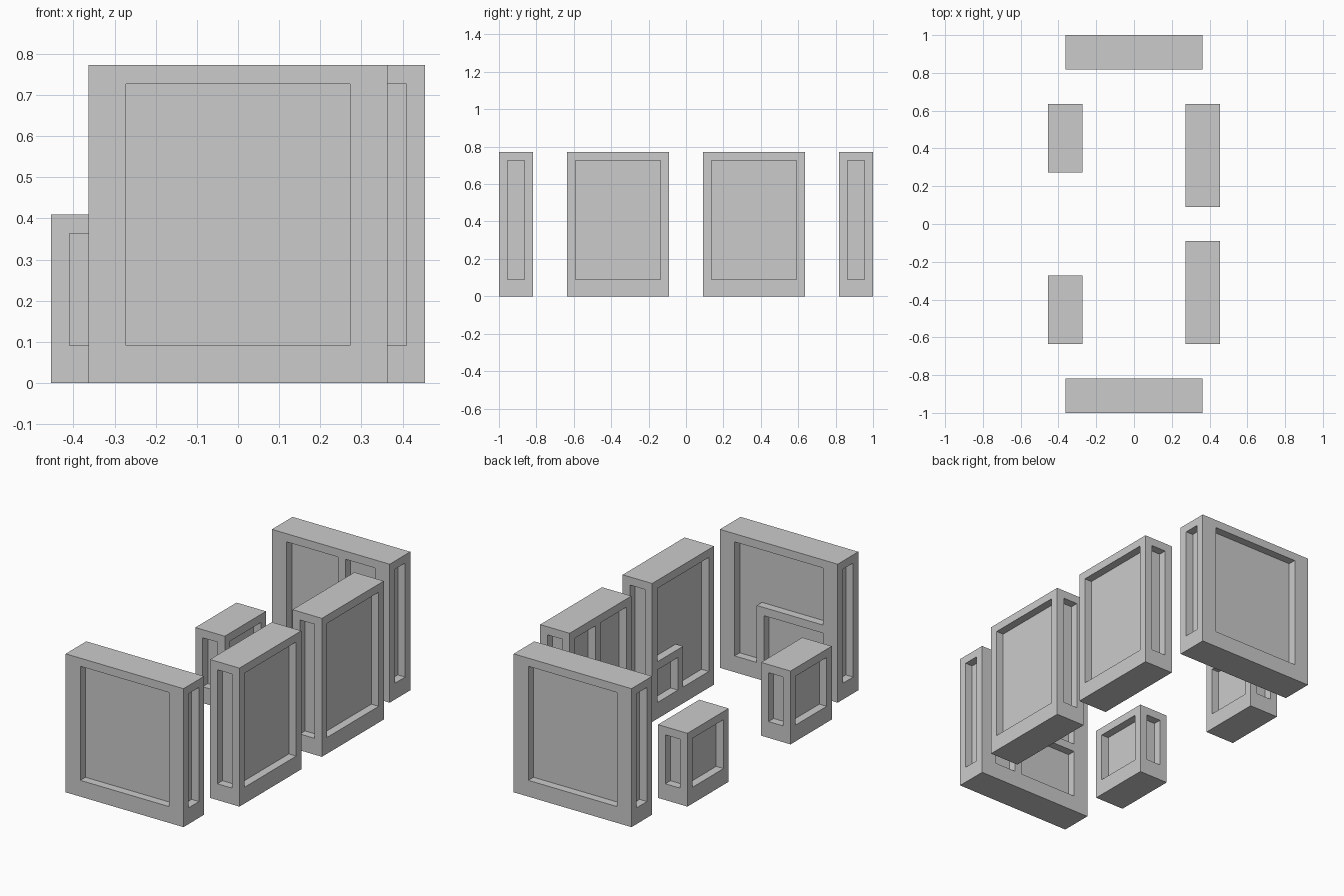
import bpy, bmesh
from mathutils import Vector

if "Cube" in bpy.data.objects:
    bpy.data.objects.remove(bpy.data.objects["Cube"])

U = 1 / 11          # modular unit
D = U / 2           # recess depth and thin rail width
TALL, LOW = 8.5 * U, 4.5 * U


def finish(bm, name):
    mesh = bpy.data.meshes.new(name)
    bm.to_mesh(mesh)
    bm.free()
    obj = bpy.data.objects.new(name, mesh)
    bpy.context.collection.objects.link(obj)
    return obj


def box(bm, lo, hi):
    verts = bmesh.ops.create_cube(bm, size=1)["verts"]
    for v in verts:
        v.co = Vector([hi[i] if v.co[i] > 0 else lo[i] for i in range(3)])


def panel(name, x, y, height, margin_x_faces, margin_y_faces):
    """Upright block with a rectangular recess in each of its four sides."""
    lo, hi = (x[0], y[0], 0), (x[1], y[1], height)
    bm = bmesh.new()
    box(bm, lo, hi)
    bm.normal_update()
    for f in [f for f in bm.faces if abs(f.normal.z) < 0.5]:
        n = f.normal.copy()
        along, m = (1, margin_x_faces) if abs(n.x) > 0.5 else (0, margin_y_faces)
        mid = (lo[along] + hi[along]) / 2
        # frame around the recess
        bmesh.ops.inset_individual(bm, faces=[f], thickness=0.01, depth=0)
        for v in f.verts:
            v.co[along] = hi[along] - m if v.co[along] > mid else lo[along] + m
            v.co.z = height - D if v.co.z > height / 2 else U
        # sunken floor
        new = bmesh.ops.extrude_discrete_faces(bm, faces=[f])["faces"][0]
        bmesh.ops.translate(bm, verts=new.verts, vec=-n * D)
    return finish(bm, name)


def rails(name, *boxes):
    """Thin dividing rails inside a recess, given in units."""
    bm = bmesh.new()
    for lo, hi in boxes:
        box(bm, [c * U for c in lo], [c * U for c in hi])
    return finish(bm, name)


# Walls, repeated front and back
for s, side in ((-1, "front"), (1, "back")):
    def span(a, b):
        return sorted((s * a * U, s * b * U))
    panel(side + "_end_wall", (-4 * U, 4 * U), span(9, 11), TALL, D, U)
    panel(side + "_right_wall", (3 * U, 5 * U), span(1, 7), TALL, D, D)
    panel(side + "_left_low_wall", (-5 * U, -3 * U), span(3, 7), LOW, D, D)

# Dividing rails on the inward faces
rails("front_end_wall_rails",
      ((1, -9.5, 1), (1.5, -9, 4.5)),
      ((-3, -9.5, 4), (1, -9, 4.5)))
rails("back_end_wall_rail",
      ((0.5, 9, 1), (1, 9.5, 8)))
rails("front_right_wall_rails",
      ((3, -4, 1), (3.5, -3.5, 3.5)),
      ((3, -3.5, 3), (3.5, -1.5, 3.5)))
rails("back_right_wall_rail",
      ((3, 4, 1), (3.5, 4.5, 8)))
